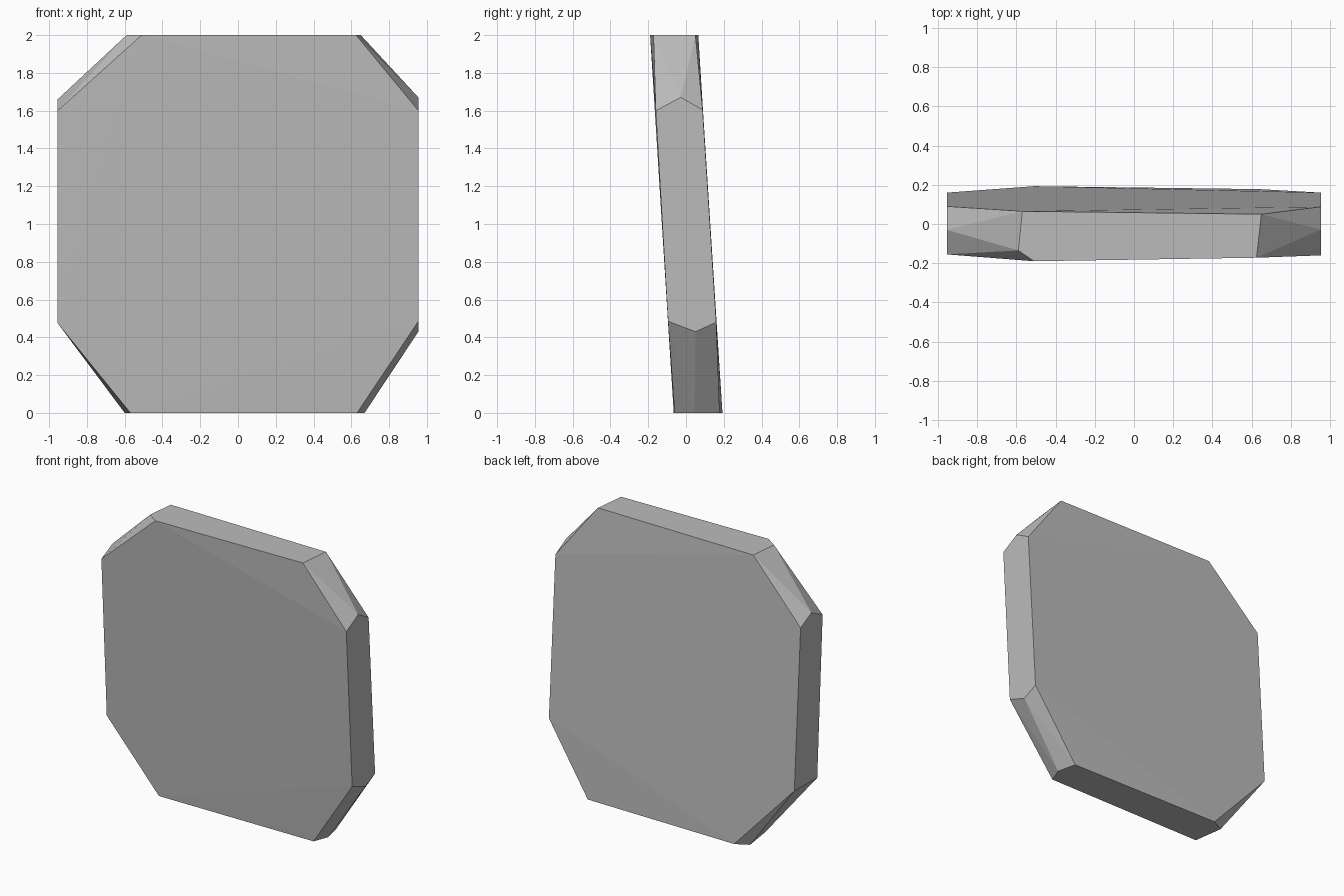
import bpy
import bmesh
import math

default_cube = bpy.data.objects.get("Cube")
if default_cube:
    bpy.data.objects.remove(default_cube, do_unlink=True)


def make_material(name, colour):
    material = bpy.data.materials.new(name)
    material.use_nodes = True
    material.diffuse_color = colour
    shader = next(n for n in material.node_tree.nodes if n.type == "BSDF_PRINCIPLED")
    shader.inputs["Base Color"].default_value = colour
    shader.inputs["Roughness"].default_value = 0.8
    return material


def make_hull(name, corners, material):
    """Wrap flat faces around the corners and merge coplanar triangles."""
    mesh = bpy.data.meshes.new(name)
    bm = bmesh.new()
    for corner in corners:
        bm.verts.new(corner)
    bmesh.ops.convex_hull(bm, input=bm.verts[:])
    bmesh.ops.dissolve_limit(bm, angle_limit=math.radians(0.5),
                             verts=bm.verts[:], edges=bm.edges[:])
    bmesh.ops.recalc_face_normals(bm, faces=bm.faces[:])
    bm.to_mesh(mesh)
    bm.free()
    mesh.materials.append(material)
    slab = bpy.data.objects.new(name, mesh)
    bpy.context.collection.objects.link(slab)
    return slab


# Level edges of the leaning slab, each as (x, y) around its outline
height, half_width = 2.0, 0.955
top_edge = [(-0.51, -0.19), (-0.59, -0.135), (-0.57, 0.065),
            (0.65, 0.05), (0.625, -0.172)]
bottom_edge = [(-0.51, 0.193), (-0.6, 0.145), (-0.57, -0.065),
               (0.63, -0.06), (0.67, 0.045), (0.64, 0.178)]

# Upright side edges, each as (y, z)
left_side = [(-0.16, 1.6), (-0.028, 1.67), (0.088, 1.605),
             (-0.095, 0.485), (0.05, 0.43), (0.16, 0.48)]
right_side = [(-0.155, 1.6), (-0.03, 1.66), (0.09, 1.6),
              (-0.095, 0.475), (0.16, 0.48)]

corners = [(x, y, height) for x, y in top_edge]
corners += [(x, y, 0) for x, y in bottom_edge]
corners += [(half_width, y, z) for y, z in left_side]
corners += [(-half_width, y, z) for y, z in right_side]

# Chipped stone slab
stone_grey = make_material("stone_grey", (0.5, 0.5, 0.5, 1))
make_hull("stone_slab", corners, stone_grey)
